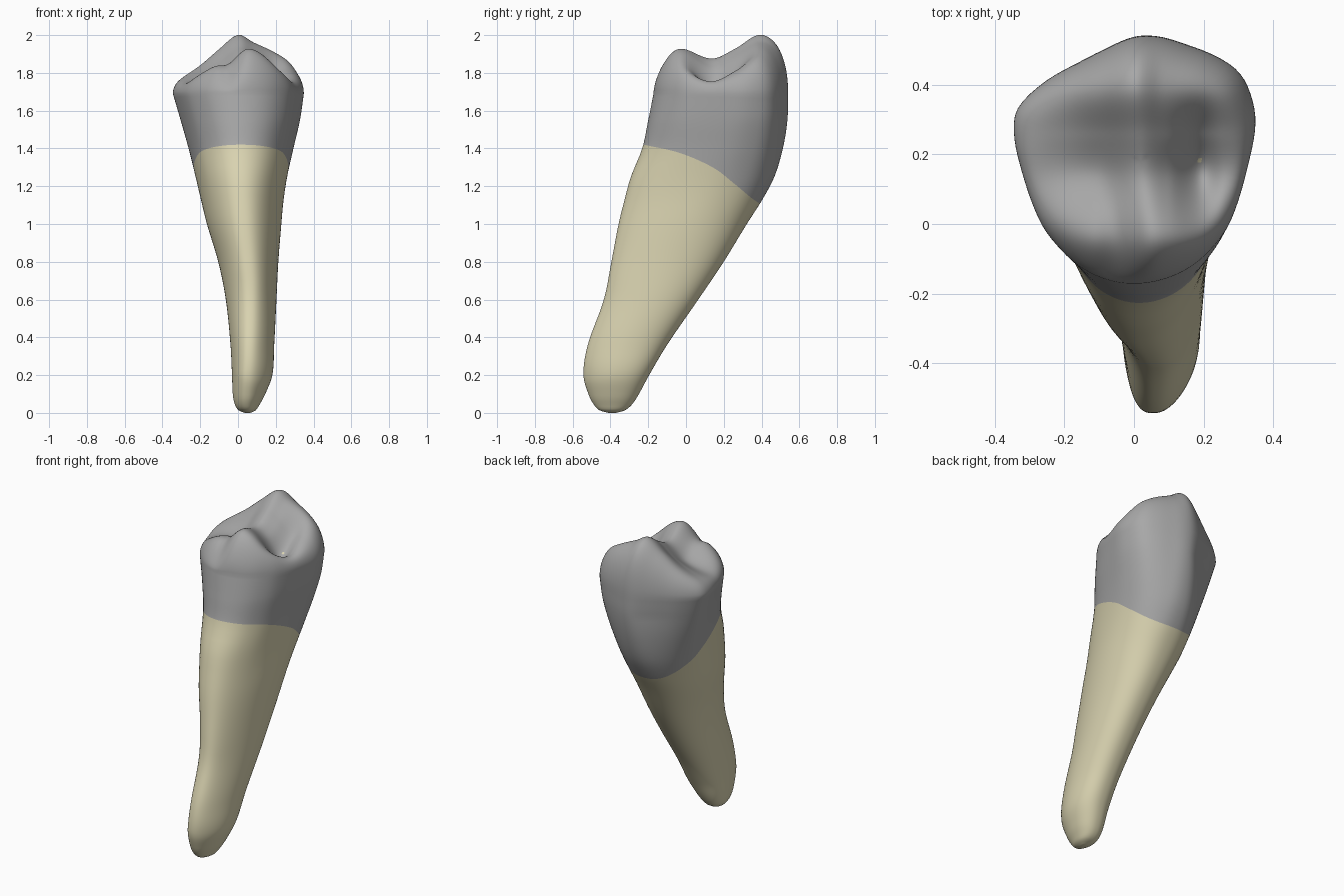
import bpy, bmesh, math

if "Cube" in bpy.data.objects:
    bpy.data.objects.remove(bpy.data.objects["Cube"])

SEG, ROOT, WALL, CAP = 96, 44, 20, 34


def curve(pts, t):
    """Smooth interpolation through (t, value, value...) rows."""
    n = len(pts)
    t = min(max(t, pts[0][0]), pts[-1][0])
    i = 0
    while i < n - 2 and t > pts[i + 1][0]:
        i += 1

    def slope(j, c):
        a, b = pts[max(j - 1, 0)], pts[min(j + 1, n - 1)]
        return (b[c] - a[c]) / (b[0] - a[0])
    p, q = pts[i], pts[i + 1]
    d = q[0] - p[0]
    u = (t - p[0]) / d
    return [(2*u**3 - 3*u*u + 1) * p[c] + (u**3 - 2*u*u + u) * d * slope(i, c)
            + (3*u*u - 2*u**3) * q[c] + (u**3 - u*u) * d * slope(i + 1, c)
            for c in range(1, len(p))]


# height, left x, right x, front y, back y
SECTIONS = [
    (0.0, 0.035, 0.065, -0.41, -0.37),
    (0.012, 0.006, 0.092, -0.455, -0.327),
    (0.04, -0.015, 0.112, -0.485, -0.29),
    (0.09, -0.027, 0.14, -0.513, -0.255),
    (0.20, -0.032, 0.182, -0.543, -0.195),
    (0.36, -0.04, 0.192, -0.52, -0.10),
    (0.60, -0.065, 0.204, -0.435, 0.065),
    (0.80, -0.105, 0.214, -0.395, 0.20),
    (1.00, -0.165, 0.23, -0.357, 0.322),
    (1.13, -0.197, 0.242, -0.325, 0.405),
    (1.25, -0.225, 0.26, -0.292, 0.468),
    (1.40, -0.262, 0.292, -0.232, 0.513),
    (1.55, -0.304, 0.325, -0.2, 0.537),
    (1.69, -0.345, 0.345, -0.172, 0.541),
]
TOP = SECTIONS[-1][0]

# crown half-widths against direction in degrees, front to back
LEFT = [(-90, 0), (-64, .39), (-48, .59), (-30, .78), (0, .96), (16, 1),
        (26, .95), (40, .72), (53, .43), (67, .18), (90, -.1)]
RIGHT = [(-90, 0), (-64, .41), (-48, .62), (-30, .80), (0, .96), (19, 1.01),
         (37, .94), (48, .83), (58, .65), (70, .40), (90, .1)]

# enamel border height against y
NECK = [(-0.26, 1.425), (-0.2, 1.415), (-0.03, 1.375), (0.15, 1.295),
        (0.26, 1.21), (0.38, 1.115), (0.45, 1.10)]


def outline(a, z):
    """Cross-section: egg shaped on the root, lopsided on the crown."""
    x0, x1, y0, y1 = curve(SECTIONS, z)
    c, s = math.cos(a), math.sin(a)
    w = min(max((z - 1.05) / 0.5, 0), 1)
    low = min(max((0.7 - z) / 0.5, 0), 1)
    root = math.copysign(abs(c) ** 0.88, c) * (1 + 0.18 * s) / 1.02
    deg = math.degrees(math.asin(max(-1, min(1, s))))
    crown = curve(RIGHT, deg)[0] if c > 0 else -curve(LEFT, deg)[0]
    x = (x0 + x1) / 2 + (x1 - x0) / 2 * (root + (crown - root) * w)
    x -= 0.022 * low * max(-s, 0) ** 2 * min(z / 0.2, 1)
    return x, (y0 + y1) / 2 + (y1 - y0) / 2 * s


def neck(a):
    z = 1.3
    for _ in range(25):
        z = 0.5 * z + 0.5 * curve(NECK, outline(a, z)[1])[0]
    return z


# biting surface: ridge, groove and cusp heights against x
FRONT = [(-0.34, 1.75), (-0.22, 1.80), (-0.12, 1.84), (-0.05, 1.845),
         (0.04, 1.925), (0.1, 1.92), (0.2, 1.86), (0.34, 1.79)]
GROOVE = [(-0.34, 1.77), (-0.24, 1.76), (-0.1, 1.79), (0.02, 1.875),
          (0.10, 1.83), (0.19, 1.72), (0.26, 1.76), (0.34, 1.79)]
BACK = [(-0.34, 1.79), (-0.2, 1.86), (-0.1, 1.935), (0.0, 2.003),
        (0.08, 1.965), (0.2, 1.915), (0.28, 1.88), (0.34, 1.83)]


def bite(x, y):
    f, g, b = (curve(p, x)[0] for p in (FRONT, GROOVE, BACK))
    return curve([(-0.18, f - 0.1), (-0.04, f), (0.14, g), (0.26, g + (b - g) * 0.42),
                  (0.39, b), (0.54, b - 0.04)], y)[0]


def material(name, rgb):
    m = bpy.data.materials.new(name)
    m.diffuse_color = (*rgb, 1)
    m.use_nodes = True
    m.node_tree.nodes["Principled BSDF"].inputs["Base Color"].default_value = m.diffuse_color
    return m


# rings from the root tip up to the centre of the biting surface
angles = [2 * math.pi * (i + 0.5) / SEG for i in range(SEG)]
necks = [neck(a) for a in angles]
rings = []
for k in range(ROOT + 1):
    u = (k / ROOT) ** 1.7
    rings.append([(*outline(a, n * u), n * u) for a, n in zip(angles, necks)])
for k in range(1, WALL + 1):
    u = k / WALL
    rings.append([(*outline(a, n + (TOP - n) * u), n + (TOP - n) * u)
                  for a, n in zip(angles, necks)])
CX, CY = 0.02, 0.18
for k in range(1, CAP):
    s = 1 - (k / CAP) ** 1.7
    ring = []
    for a in angles:
        ox, oy = outline(a, TOP)
        x, y = CX + (ox - CX) * s, CY + (oy - CY) * s
        ring.append((x, y, TOP + (bite(x, y) - TOP) * math.sqrt(1 - s ** 8)))
    rings.append(ring)

bm = bmesh.new()
vr = [[bm.verts.new(p) for p in r] for r in rings]
for k in range(len(vr) - 1):
    for i in range(SEG):
        j = (i + 1) % SEG
        f = bm.faces.new((vr[k][i], vr[k][j], vr[k + 1][j], vr[k + 1][i]))
        f.material_index = 0 if k < ROOT else 1
        c = f.calc_center_median()
        # small exposed pit in the groove
        if c.z > 1.69 and math.hypot(c.x - 0.19, c.y - 0.18) < 0.009:
            f.material_index = 0
# close the root tip and the centre of the bite
for ring, p, m in ((vr[0], (0.05, -0.39, 0), 0), (vr[-1], (CX, CY, bite(CX, CY)), 1)):
    v = bm.verts.new(p)
    for i in range(SEG):
        bm.faces.new((ring[i], ring[(i + 1) % SEG], v)).material_index = m
bmesh.ops.recalc_face_normals(bm, faces=bm.faces)
for f in bm.faces:
    f.smooth = True
mesh = bpy.data.meshes.new("tooth")
bm.to_mesh(mesh)
bm.free()
mesh.materials.append(material("root cream", (0.70, 0.655, 0.44)))
mesh.materials.append(material("crown grey", (0.39, 0.39, 0.39)))
tooth = bpy.data.objects.new("tooth", mesh)
bpy.context.collection.objects.link(tooth)
